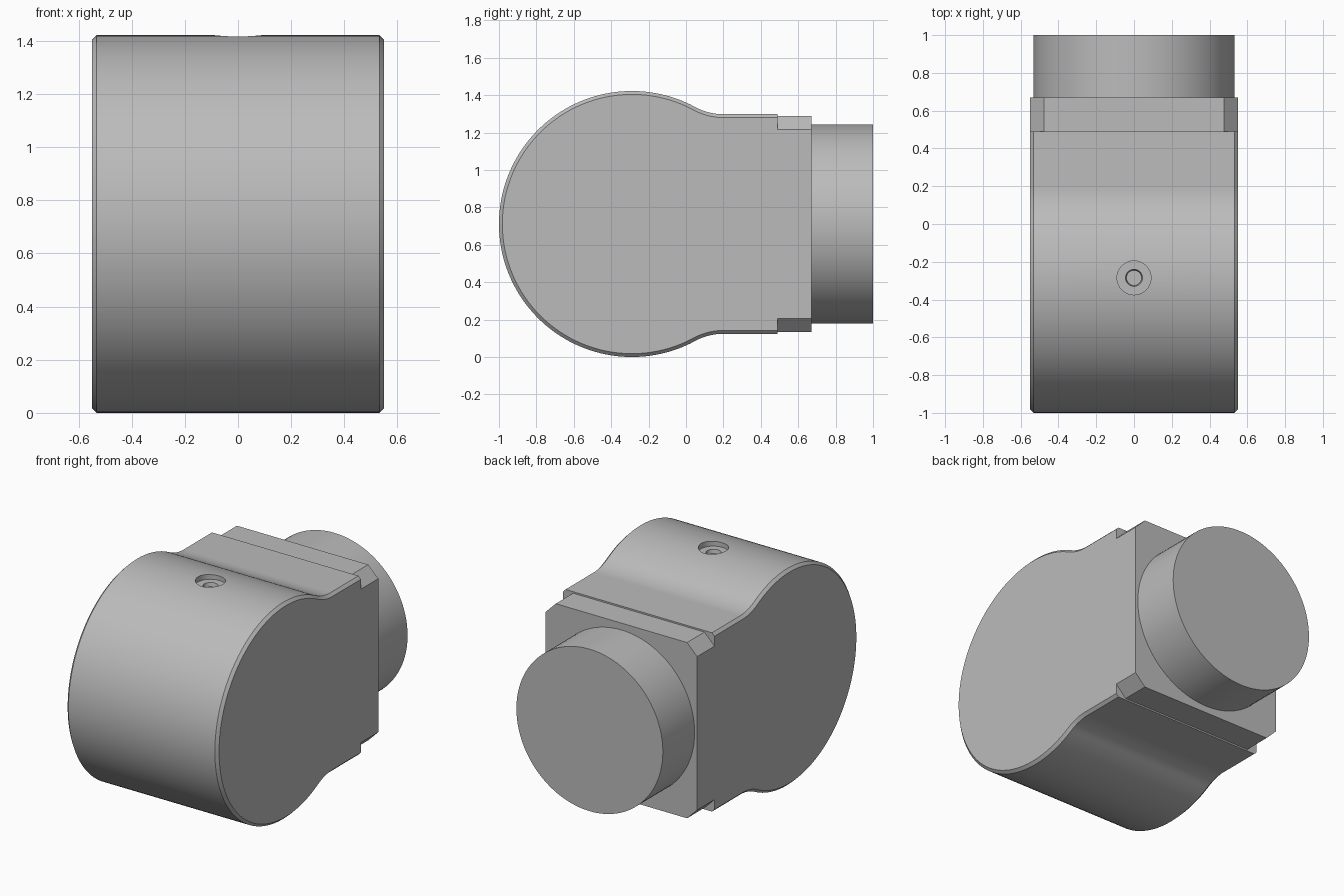
import bpy, bmesh, math
from mathutils import Matrix, Vector

if "Cube" in bpy.data.objects:
    bpy.data.objects.remove(bpy.data.objects["Cube"])

MID = 0.711            # height of the main axis
HALF_W = 0.55          # half width of the body
DRUM_Y, DRUM_R = -0.289, 0.711
NECK_H, NECK_END = 0.587, 0.49
BACK_PLATE, REAR = 0.67, 1.0
FILLET_Y = 0.2         # where the blend meets the flat neck

grey = bpy.data.materials.new("plain grey")
grey.use_nodes = True
colour = (0.5, 0.5, 0.5, 1)
grey.diffuse_color = colour
grey.node_tree.nodes["Principled BSDF"].inputs["Base Color"].default_value = colour


def finish(name, bm):
    bmesh.ops.recalc_face_normals(bm, faces=bm.faces)
    mesh = bpy.data.meshes.new(name)
    bm.to_mesh(mesh)
    bm.free()
    mesh.materials.append(grey)
    obj = bpy.data.objects.new(name, mesh)
    bpy.context.collection.objects.link(obj)
    return obj


def smooth(obj):
    bpy.ops.object.select_all(action='DESELECT')
    obj.select_set(True)
    bpy.context.view_layer.objects.active = obj
    bpy.ops.object.shade_smooth_by_angle(angle=math.radians(25))


def loft(name, rings):
    """Skin a row of matching closed rings and cap both ends."""
    bm = bmesh.new()
    loops = [[bm.verts.new(p) for p in ring] for ring in rings]
    n = len(loops[0])
    for a, b in zip(loops, loops[1:]):
        for i in range(n):
            j = (i + 1) % n
            bm.faces.new((a[i], a[j], b[j], b[i]))
    bm.faces.new(loops[0])
    bm.faces.new(loops[-1])
    return finish(name, bm)


def circle(radius, steps=64):
    return [(radius * math.cos(2 * math.pi * i / steps),
             radius * math.sin(2 * math.pi * i / steps)) for i in range(steps)]


def body_outline(inset):
    """Drum blended by a fillet into a flat neck, shrunk by inset."""
    dy = FILLET_Y - DRUM_Y
    fillet = (dy ** 2 + NECK_H ** 2 - DRUM_R ** 2) / (2 * (DRUM_R - NECK_H))
    cz = NECK_H + fillet
    meet = math.atan2(cz, dy)
    big, small = DRUM_R - inset, fillet + inset
    upper = [(NECK_END, NECK_H - inset)]
    steps = 12
    for i in range(steps + 1):          # fillet arc
        a = -math.pi / 2 - (math.pi / 2 - meet) * i / steps
        upper.append((FILLET_Y + small * math.cos(a), cz + small * math.sin(a)))
    steps = 48
    for i in range(1, steps + 1):       # upper half of the drum
        a = meet + (math.pi - meet) * i / steps
        upper.append((DRUM_Y + big * math.cos(a), big * math.sin(a)))
    lower = [(y, -z) for y, z in reversed(upper[:-1])]
    return upper + lower


# Body with chamfered side rims
CHAMFER = 0.018
body = loft("body", [[(x, y, MID + z) for y, z in body_outline(inset)]
                     for x, inset in ((-HALF_W, CHAMFER), (CHAMFER - HALF_W, 0),
                                      (HALF_W - CHAMFER, 0), (HALF_W, CHAMFER))])

# Stepped screw hole in the top of the drum
top = MID + DRUM_R
steps = ((0.09, 0.1), (0.09, -0.035), (0.045, -0.035), (0.04, -0.06))
cutter = loft("hole_cutter", [[(x, DRUM_Y + 0.004 + y, top + z) for x, y in circle(r, 40)]
                              for r, z in steps])
cutter.hide_render = True
cut = body.modifiers.new("screw hole", 'BOOLEAN')
cut.operation, cut.solver, cut.object = 'DIFFERENCE', 'EXACT', cutter
bpy.context.view_layer.objects.active = body
bpy.ops.object.modifier_apply(modifier=cut.name)
bpy.data.objects.remove(cutter)
smooth(body)

# Flange with cut corners
FLANGE_H, CORNER = 0.577, 0.073
quarter = [(HALF_W, FLANGE_H - CORNER), (HALF_W - CORNER, FLANGE_H)]
half = quarter + [(-x, z) for x, z in reversed(quarter)]
octagon = half + [(-x, -z) for x, z in half]
loft("flange", [[(x, y, MID + z) for x, z in octagon] for y in (NECK_END, BACK_PLATE)])

# Round rear boss
boss = loft("rear_boss", [[(x, y, MID + z) for x, z in circle(0.532, 96)]
                          for y in (BACK_PLATE, REAR)])
smooth(boss)
